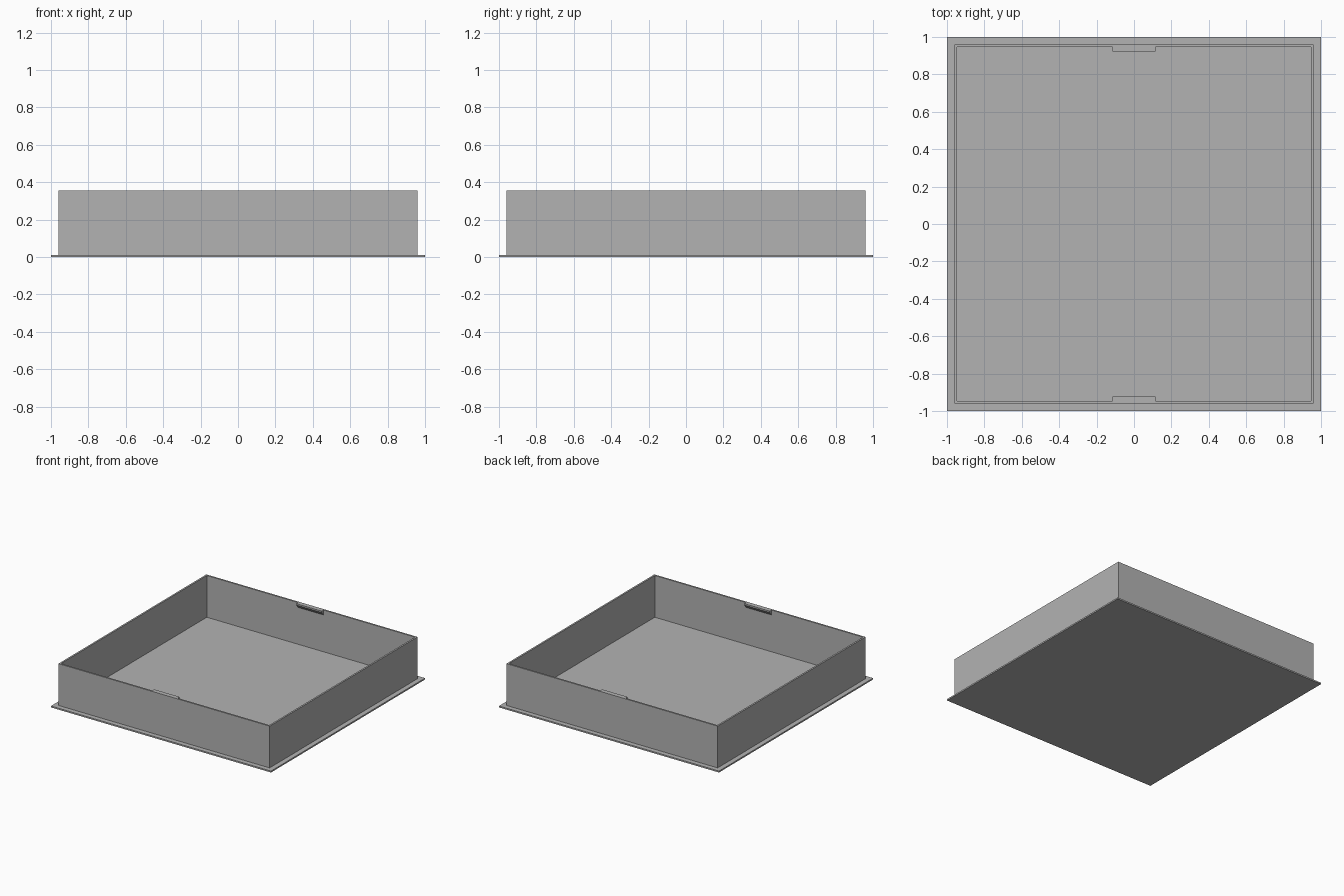
import bpy
import bmesh

cube = bpy.data.objects.get("Cube")
if cube:
    bpy.data.objects.remove(cube, do_unlink=True)

BASE_TOP, RIM = 0.012, 0.355
OUTER, INNER = 0.96, 0.946

grey = bpy.data.materials.new("plain grey")
grey.use_nodes = True
GREY = (0.45, 0.45, 0.45, 1)
grey.diffuse_color = GREY
grey.node_tree.nodes["Principled BSDF"].inputs["Base Color"].default_value = GREY


def finish(name, bm):
    bmesh.ops.recalc_face_normals(bm, faces=bm.faces)
    mesh = bpy.data.meshes.new(name)
    bm.to_mesh(mesh)
    bm.free()
    mesh.materials.append(grey)
    obj = bpy.data.objects.new(name, mesh)
    bpy.context.collection.objects.link(obj)
    return obj


def square(bm, half, z):
    return [bm.verts.new((x * half, y * half, z))
            for x, y in ((-1, -1), (1, -1), (1, 1), (-1, 1))]


def bridge(bm, a, b):
    for i in range(len(a)):
        j = (i + 1) % len(a)
        bm.faces.new((a[i], a[j], b[j], b[i]))


# Thin base plate with a projecting flange
bm = bmesh.new()
low, high = square(bm, 1, 0), square(bm, 1, BASE_TOP)
bm.faces.new(low)
bm.faces.new(high)
bridge(bm, low, high)
finish("base_plate", bm)

# Thin upright walls as one closed square ring
bm = bmesh.new()
loops = [square(bm, half, z) for half, z in
         ((OUTER, BASE_TOP), (OUTER, RIM), (INNER, RIM), (INNER, BASE_TOP))]
for k in range(4):
    bridge(bm, loops[k], loops[(k + 1) % 4])
finish("tray_walls", bm)

# Wedge-shaped catches flush with the rim, inside the front and back walls
profile = ((INNER, RIM), (0.922, RIM), (0.922, RIM - 0.012), (INNER, RIM - 0.04))
for name, side in (("front_catch", -1), ("back_catch", 1)):
    bm = bmesh.new()
    ends = [[bm.verts.new((x, side * y, z)) for y, z in profile]
            for x in (-0.115, 0.115)]
    for end in ends:
        bm.faces.new(end)
    bridge(bm, *ends)
    finish(name, bm)
